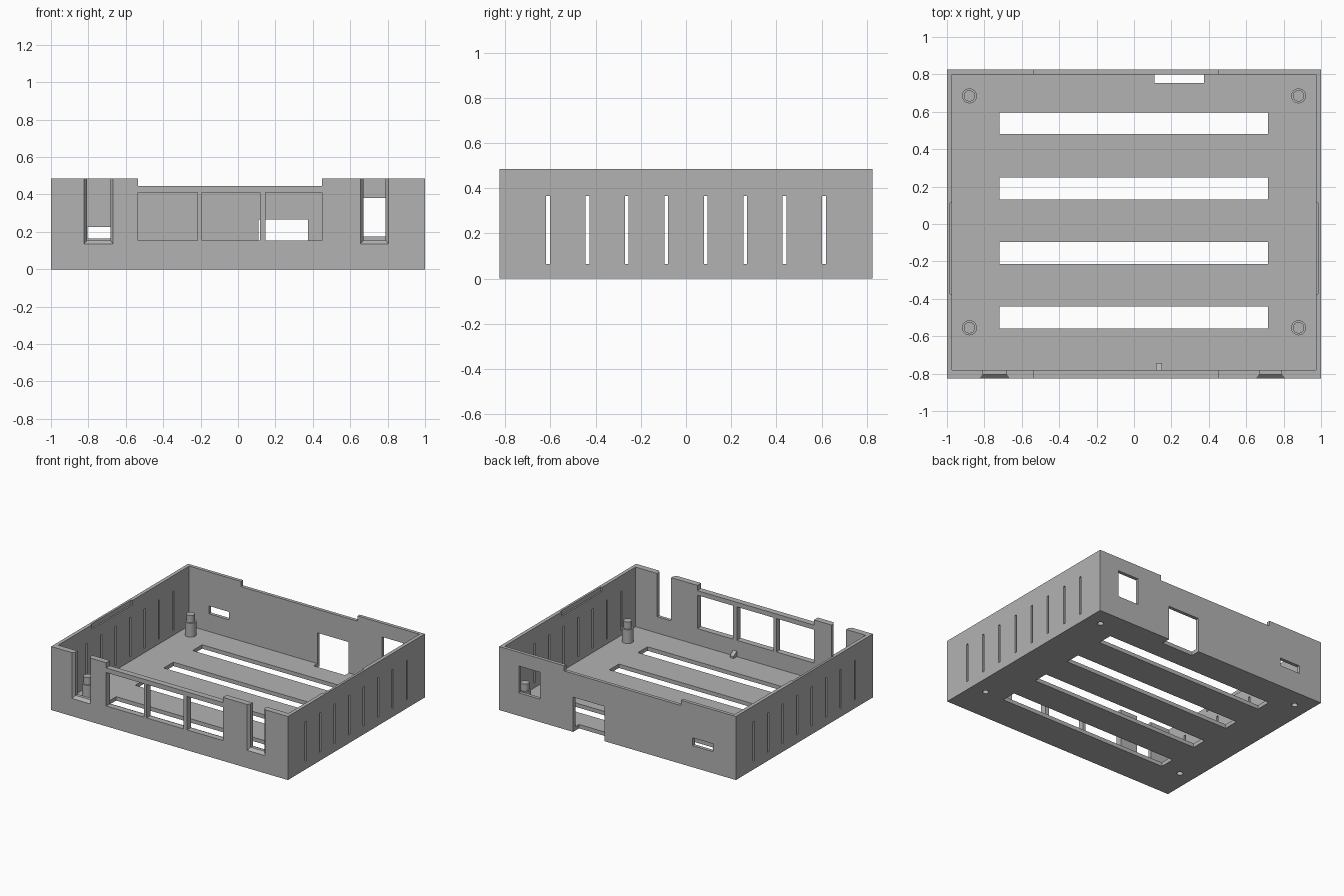
import bpy
import bmesh
import math
from mathutils import Vector

if "Cube" in bpy.data.objects:
    bpy.data.objects.remove(bpy.data.objects["Cube"], do_unlink=True)

# Main sizes
HX, HY, TOP = 1.0, 0.826, 0.485
FLOOR, POST_HOLE = 0.03, 0.022
POSTS = [(x, y) for x in (-0.88, 0.88) for y in (-0.555, 0.685)]

GREY = bpy.data.materials.new("matte grey")
GREY.use_nodes = True
GREY.diffuse_color = (0.45, 0.45, 0.45, 1)
GREY.node_tree.nodes["Principled BSDF"].inputs["Base Color"].default_value = GREY.diffuse_color


def add_box(bm, x, y, z, grow=(0, 0)):
    """Box from x, y, z ranges; grow widens the front end in x and lowers it in z."""
    gx, gz = grow
    rings = []
    for py, ex, ez in ((y[0], gx, gz), (y[1], 0, 0)):
        rings.append([bm.verts.new((px, py, pz)) for px, pz in (
            (x[0] - ex, z[0] - ez), (x[1] + ex, z[0] - ez),
            (x[1] + ex, z[1]), (x[0] - ex, z[1]))])
    front, back = rings
    bm.faces.new(front)
    bm.faces.new(back[::-1])
    for i in range(4):
        j = (i + 1) % 4
        bm.faces.new((front[j], front[i], back[i], back[j]))


def finish(name, bm):
    bmesh.ops.recalc_face_normals(bm, faces=bm.faces[:])
    mesh = bpy.data.meshes.new(name)
    bm.to_mesh(mesh)
    bm.free()
    mesh.materials.append(GREY)
    obj = bpy.data.objects.new(name, mesh)
    bpy.context.collection.objects.link(obj)
    return obj


def cut(target, bm):
    """Subtract the solids in bm from target."""
    cutter = finish("cutter", bm)
    cutter.hide_render = True
    mod = target.modifiers.new("cut", "BOOLEAN")
    mod.operation, mod.solver, mod.object = "DIFFERENCE", "EXACT", cutter
    bpy.context.view_layer.objects.active = target
    bpy.ops.object.modifier_apply(modifier=mod.name)
    bpy.data.objects.remove(cutter, do_unlink=True)


# Tray shell with a thicker front wall
bm = bmesh.new()
add_box(bm, (-HX, HX), (-HY, HY), (0, TOP))
tray = finish("tray_shell", bm)
bm = bmesh.new()
add_box(bm, (-0.972, 0.972), (-0.78, 0.8), (FLOOR, 1))
cut(tray, bm)

bm = bmesh.new()
FRONT, BACK, ABOVE = (-0.9, -0.7), (0.75, 0.9), 0.6
# Lowered rim at the front and back
for wall in (FRONT, BACK):
    add_box(bm, (-0.535, 0.45), wall, (0.445, ABOVE))
# Front windows
for x in ((-0.535, -0.217), (-0.193, 0.117), (0.148, 0.45)):
    add_box(bm, x, FRONT, (0.155, 0.41))
# Front notches
NOTCHES = ((-0.807, -0.683), (0.671, 0.789))
for x in NOTCHES:
    add_box(bm, x, FRONT, (0.155, ABOVE))
# Back openings
add_box(bm, (0.11, 0.375), (0.755, 0.9), (-0.1, 0.265))
add_box(bm, (0.655, 0.832), BACK, (0.175, 0.38))
add_box(bm, (-0.805, -0.635), BACK, (0.165, 0.225))
# Floor vents
for y in (-0.5, -0.155, 0.19, 0.538):
    add_box(bm, (-0.72, 0.716), (y - 0.058, y + 0.058), (-0.1, 0.1))
# Side vents and shallow rim recesses
for side in (-1, 1):
    for i in range(8):
        y = (i - 3.5) * 0.1745
        add_box(bm, sorted((side * 0.9, side * 1.1)), (y - 0.008, y + 0.008), (0.065, 0.365))
    add_box(bm, sorted((side * 0.95, side * 0.983)), (-0.375, 0.113), (0.45, ABOVE))
# Screw holes under the posts
for x, y in POSTS:
    made = bmesh.ops.create_cone(bm, cap_ends=True, segments=32, radius1=POST_HOLE,
                                 radius2=POST_HOLE, depth=0.2)
    bmesh.ops.translate(bm, verts=made["verts"], vec=(x, y, 0))
cut(tray, bm)

# Chamfered outer edges of the front notches
bm = bmesh.new()
for x in NOTCHES:
    add_box(bm, x, (-0.847, -0.805), (0.155, ABOVE), grow=(0.032, 0.04))
cut(tray, bm)

# Stepped hollow posts, turned from one profile
PROFILE = ((0, 0.12), (POST_HOLE, 0.12), (POST_HOLE, FLOOR), (0.04, FLOOR),
           (0.04, 0.135), (0.03, 0.135), (0.03, 0.19), (0, 0.19))
for n, (x, y) in enumerate(POSTS):
    bm = bmesh.new()
    verts = [bm.verts.new((r, 0, z)) for r, z in PROFILE]
    edges = [bm.edges.new(pair) for pair in zip(verts, verts[1:])]
    bmesh.ops.spin(bm, geom=verts + edges, cent=(0, 0, 0), axis=(0, 0, 1),
                   angle=math.tau, steps=32)
    bmesh.ops.remove_doubles(bm, verts=bm.verts[:], dist=0.0005)
    post = finish(f"mounting_post_{n + 1}", bm)
    post.location = (x, y, 0)
    bpy.ops.object.select_all(action="DESELECT")
    post.select_set(True)
    bpy.context.view_layer.objects.active = post
    bpy.ops.object.shade_smooth_by_angle(angle=math.radians(30))

# Small wedge at the foot of the front wall
bm = bmesh.new()
side = bm.faces.new([bm.verts.new((0.117, y, z)) for y, z in (
    (-0.785, 0.025), (-0.742, 0.025), (-0.742, 0.045), (-0.785, 0.075))])
made = bmesh.ops.extrude_face_region(bm, geom=[side], use_keep_orig=True)
moved = [v for v in made["geom"] if isinstance(v, bmesh.types.BMVert)]
bmesh.ops.translate(bm, verts=moved, vec=Vector((0.032, 0, 0)))
finish("front_wedge", bm)
